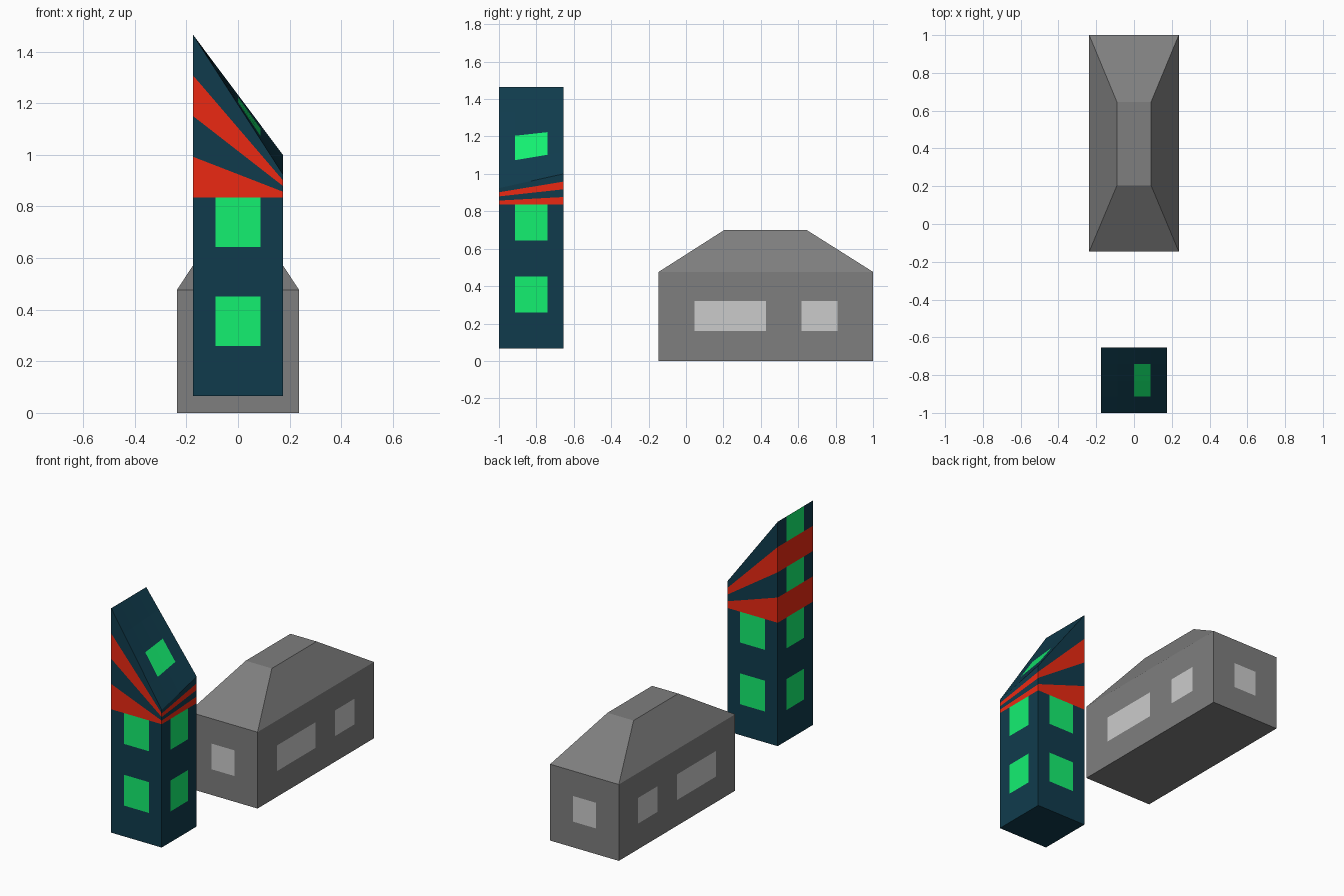
import bpy, bmesh

if "Cube" in bpy.data.objects:
    bpy.data.objects.remove(bpy.data.objects["Cube"])


def material(name, rgb):
    m = bpy.data.materials.new(name)
    m.diffuse_color = (*rgb, 1)
    m.use_nodes = True
    m.node_tree.nodes["Principled BSDF"].inputs["Base Color"].default_value = m.diffuse_color
    return m


def lerp(a, b, t):
    return a + (b - a) * t


def block(name, n, pos, pick, mats):
    """Closed six-sided grid: pos(i,j,k) places points, pick(axis,side,a,b) colours cells."""
    bm, cache = bmesh.new(), {}

    def vert(key):
        if key not in cache:
            cache[key] = bm.verts.new(pos(*key))
        return cache[key]

    for axis in range(3):
        u, v = [q for q in range(3) if q != axis]
        for side in (0, 1):
            for a in range(n[u]):
                for b in range(n[v]):
                    quad = []
                    for da, db in ((0, 0), (1, 0), (1, 1), (0, 1)):
                        key = [0, 0, 0]
                        key[axis], key[u], key[v] = side * n[axis], a + da, b + db
                        quad.append(vert(tuple(key)))
                    bm.faces.new(quad).material_index = pick(axis, side, a, b)
    bmesh.ops.recalc_face_normals(bm, faces=bm.faces[:])
    me = bpy.data.meshes.new(name)
    bm.to_mesh(me)
    bm.free()
    for m in mats:
        me.materials.append(m)
    ob = bpy.data.objects.new(name, me)
    bpy.context.collection.objects.link(ob)
    return ob


# Tower: straight shaft, then four fanned bands up to a twisted slanted roof
def tower_pos(i, j, k):
    x, y = lerp(-0.174, 0.174, i / 4), lerp(-1, -0.655, j / 4)
    if k <= 4:
        return x, y, lerp(0.066, 0.835, k / 4)
    roof = lerp(1.465, lerp(0.924, 1.0, j / 4), i / 4)
    return x, y, lerp(0.835, roof, (k - 4) / 4)


def tower_colour(axis, side, a, b):
    if axis == 2:                                   # skylight
        return 2 if side and a == 2 and b in (1, 2) else 0
    if b in (4, 6):                                 # red bands
        return 1
    tall_side = axis == 0 and side == 0
    rows = (1, 3, 5, 7) if tall_side else (1, 3)    # windows
    return 2 if a in (1, 2) and b in rows else 0


block("tower", (4, 4, 8), tower_pos, tower_colour,
      [material("dark_teal", (0.005, 0.044, 0.073)),
       material("red", (0.83, 0.022, 0.006)),
       material("green", (0.007, 0.87, 0.163))])


# House: plain walls with a truncated hip roof on top
def house_pos(i, j, k):
    if k <= 3:
        return lerp(-0.237, 0.237, i / 3), lerp(-0.146, 1, j / 6), (0, 0.16, 0.32, 0.476)[k]
    return lerp(-0.09, 0.09, i / 3), lerp(0.205, 0.645, j / 6), 0.70


def house_colour(axis, side, a, b):
    columns = {0: (1, 2, 4), 1: (1,), 2: ()}[axis]
    return 1 if b == 1 and a in columns else 0


block("house", (3, 6, 4), house_pos, house_colour,
      [material("wall_grey", (0.21, 0.21, 0.21)),
       material("window_grey", (0.64, 0.64, 0.64))])
